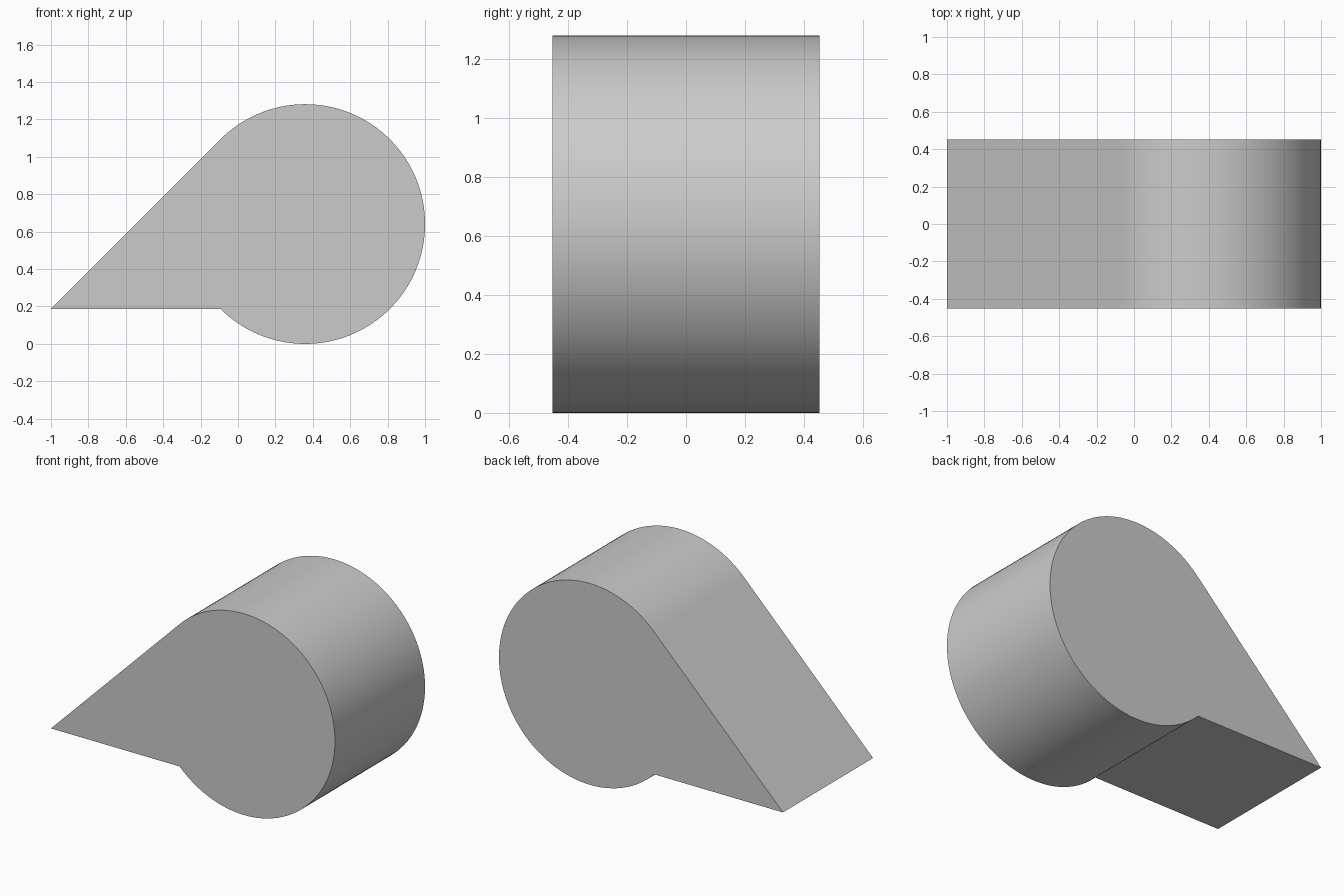
import bpy, bmesh, math

if "Cube" in bpy.data.objects:
    bpy.data.objects.remove(bpy.data.objects["Cube"])

R = 2 / (1 + 1.5 * math.sqrt(2))   # drum radius, so total length is 2
CX, CZ = 1 - R, R                  # drum centre
HALF = R / math.sqrt(2)            # half depth; also the chord offset at 45 degrees
STEPS = 96

# Profile: wedge tip, then the 270 degree arc from the notch round to the tangent point
profile = [(-1, CZ - HALF)]
for i in range(STEPS + 1):
    a = math.radians(-135 + 270 * i / STEPS)
    profile.append((CX + R * math.cos(a), CZ + R * math.sin(a)))

# Extrude the profile through the depth
bm = bmesh.new()
face = bm.faces.new([bm.verts.new((x, -HALF, z)) for x, z in profile])
ext = bmesh.ops.extrude_face_region(bm, geom=[face], use_keep_orig=True)
moved = [v for v in ext["geom"] if isinstance(v, bmesh.types.BMVert)]
bmesh.ops.translate(bm, verts=moved, vec=(0, 2 * HALF, 0))
bmesh.ops.recalc_face_normals(bm, faces=bm.faces)

mesh = bpy.data.meshes.new("teardrop_block")
bm.to_mesh(mesh)
bm.free()
block = bpy.data.objects.new("teardrop_block", mesh)
bpy.context.collection.objects.link(block)

# Smooth drum with crisp edges
bpy.context.view_layer.objects.active = block
block.select_set(True)
bpy.ops.object.shade_smooth_by_angle(angle=math.radians(30))
